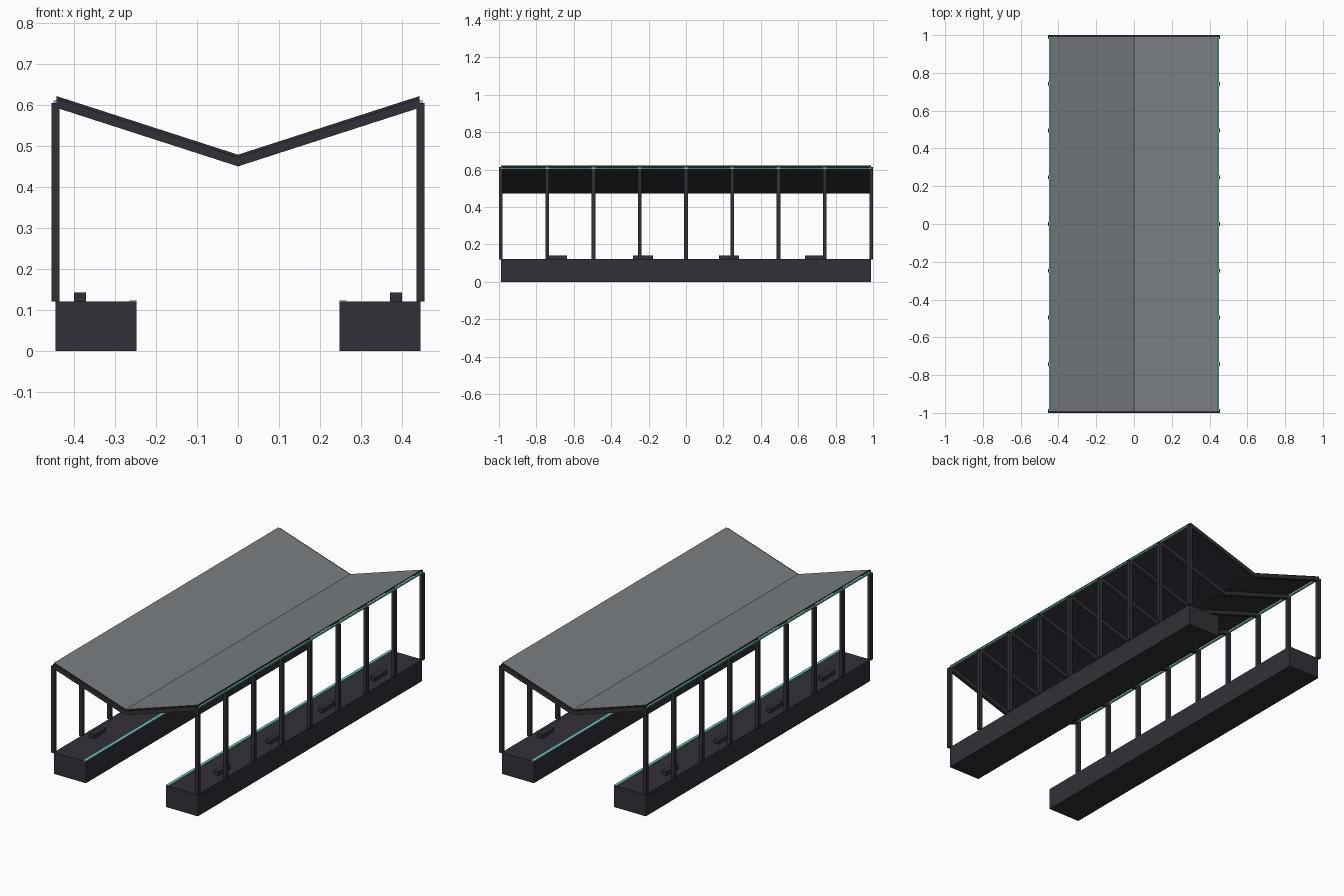
import bpy, bmesh

if "Cube" in bpy.data.objects:
    bpy.data.objects.remove(bpy.data.objects["Cube"])


def material(name, rgb):
    m = bpy.data.materials.new(name)
    m.diffuse_color = (*rgb, 1.0)
    m.use_nodes = True
    m.node_tree.nodes["Principled BSDF"].inputs["Base Color"].default_value = m.diffuse_color
    return m


DARK = material("dark metal", (0.030, 0.030, 0.040))
GREY = material("grey roofing", (0.190, 0.205, 0.215))
TEAL = material("teal light", (0.15, 0.55, 0.48))


def make_object(name, bm, mats):
    bmesh.ops.recalc_face_normals(bm, faces=bm.faces)
    mesh = bpy.data.meshes.new(name)
    bm.to_mesh(mesh)
    bm.free()
    for m in mats:
        mesh.materials.append(m)
    ob = bpy.data.objects.new(name, mesh)
    bpy.context.collection.objects.link(ob)
    return ob


def box(name, x, y, z, mat):
    """Box from (min, max) ranges."""
    bm = bmesh.new()
    bmesh.ops.create_cube(bm, size=1)
    for v in bm.verts:
        v.co = [r[0] if c < 0 else r[1] for c, r in zip(v.co, (x, y, z))]
    return make_object(name, bm, [mat])


def vee(name, half, z_mid, z_end, thick, y0, y1, mats):
    """V-shaped profile extruded along y; up-facing faces take the last material."""
    bm = bmesh.new()
    low = [(-half, z_end), (0, z_mid), (half, z_end)]
    rows = [[[bm.verts.new((x, y, z + t)) for x, z in low] for t in (0, thick)]
            for y in (y0, y1)]
    for i in (0, 1):
        for r in rows:                                  # end caps
            bm.faces.new((r[0][i], r[0][i + 1], r[1][i + 1], r[1][i]))
        for t in (0, 1):                                # top and bottom
            bm.faces.new((rows[0][t][i], rows[0][t][i + 1],
                          rows[1][t][i + 1], rows[1][t][i]))
    for i in (0, 2):                                    # outer edges
        bm.faces.new((rows[0][0][i], rows[0][1][i], rows[1][1][i], rows[1][0][i]))
    bmesh.ops.recalc_face_normals(bm, faces=bm.faces)
    for f in bm.faces:
        f.material_index = len(mats) - 1 if f.normal.z > 0.5 else 0
    return make_object(name, bm, mats)


def span(side, a, b):
    return tuple(sorted((side * a, side * b)))


L = 0.99
FRAMES = [-L + i * L / 4 for i in range(9)]

for side, label in ((-1, "left"), (1, "right")):
    # platform with a glowing inner edge
    box(f"{label}_platform", span(side, 0.247, 0.445), (-L, L), (0, 0.12), DARK)
    box(f"{label}_platform_edge_light", span(side, 0.248, 0.264), (-L, L), (0.119, 0.123), TEAL)
    # light strip below the roof edge
    box(f"{label}_roof_edge_light", span(side, 0.440, 0.450), (-L, L), (0.603, 0.611), TEAL)
    # benches
    for i, y in enumerate((-0.69, -0.23, 0.23, 0.69)):
        box(f"{label}_bench_{i + 1}", span(side, 0.37, 0.40), (y - 0.054, y + 0.054),
            (0.12, 0.142), DARK)
    # posts
    for i, y in enumerate(FRAMES):
        box(f"{label}_post_{i + 1}", span(side, 0.435, 0.455), (y - 0.01, y + 0.01),
            (0.12, 0.604), DARK)

# roof beams
for i, y in enumerate(FRAMES):
    vee(f"roof_beam_{i + 1}", 0.443, 0.450, 0.593, 0.0225, y - 0.01, y + 0.01, [DARK])

# folded roof sheet: grey above, dark below
vee("roof", 0.443, 0.4725, 0.6155, 0.006, -L, L, [DARK, GREY])
